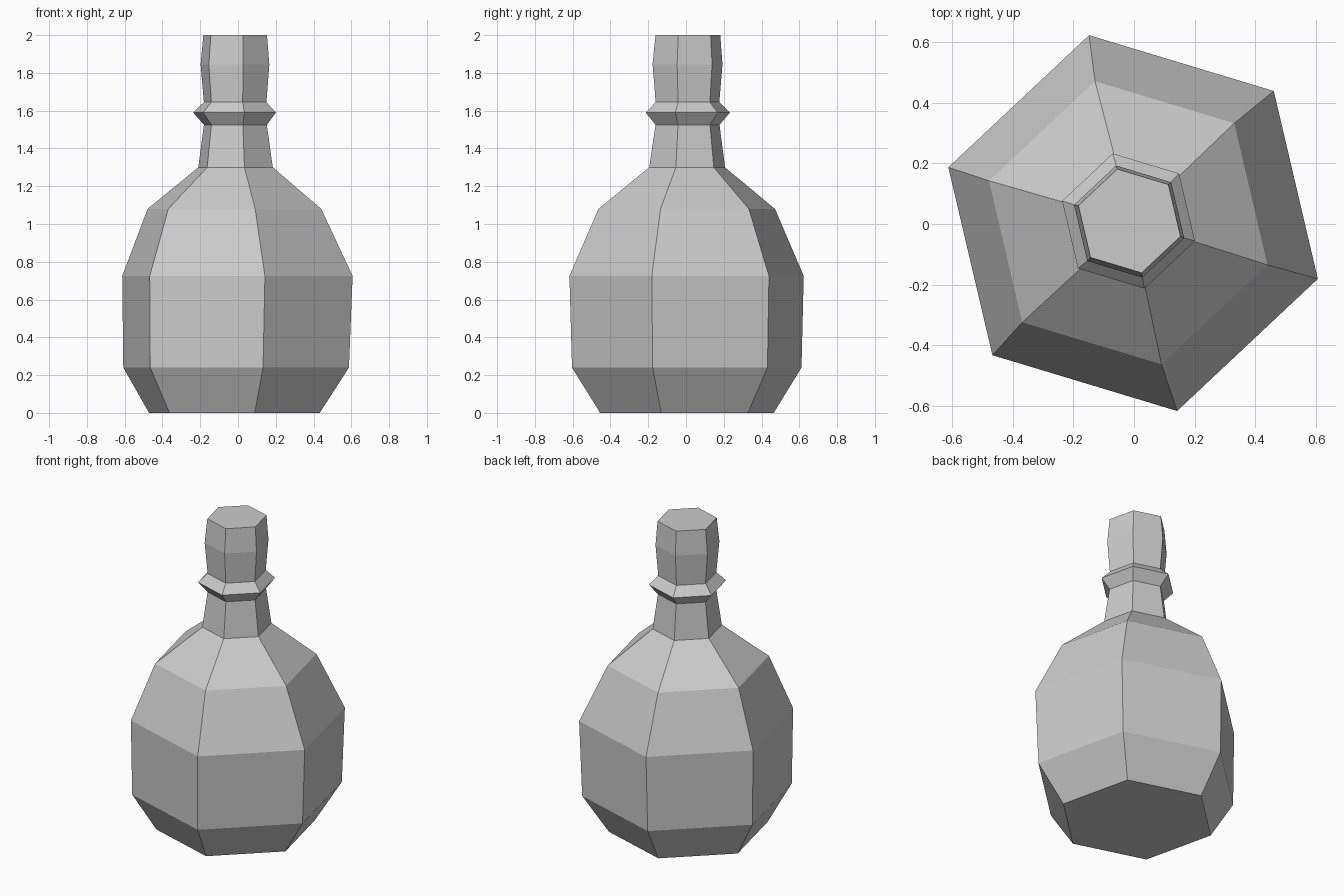
import bpy, bmesh, math

if "Cube" in bpy.data.objects:
    bpy.data.objects.remove(bpy.data.objects["Cube"])

SIDES = 6
TURN = math.radians(43.2)

glass = bpy.data.materials.new("grey")
glass.diffuse_color = (0.6, 0.6, 0.6, 1)
glass.use_nodes = True
glass.node_tree.nodes["Principled BSDF"].inputs["Base Color"].default_value = glass.diffuse_color


def lathe(name, rings):
    """Six-sided closed body from rings of (z, radius, centre x, centre y)."""
    bm = bmesh.new()
    loops = []
    for z, r, cx, cy in rings:
        angles = [TURN + math.tau * i / SIDES for i in range(SIDES)]
        loops.append([bm.verts.new((cx + r * math.cos(a), cy + r * math.sin(a), z))
                      for a in angles])
    for low, high in zip(loops, loops[1:]):
        for i in range(SIDES):
            j = (i + 1) % SIDES
            bm.faces.new((low[i], low[j], high[j], high[i]))
    bm.faces.new(loops[0][::-1])
    bm.faces.new(loops[-1])
    mesh = bpy.data.meshes.new(name)
    bm.to_mesh(mesh)
    bm.free()
    mesh.materials.append(glass)
    obj = bpy.data.objects.new(name, mesh)
    bpy.context.collection.objects.link(obj)
    return obj


# Whole bottle as one continuous shell: belly, shoulder, neck, collar, stopper
lathe("bottle", [
    (0.00, 0.472, -0.019, 0.005),   # base
    (0.24, 0.624, -0.010, 0.004),   # lower belly
    (0.725, 0.637, -0.003, 0.003),  # widest belly
    (1.08, 0.480, -0.019, 0.004),   # shoulder
    (1.30, 0.206, -0.013, 0.006),   # neck foot
    (1.525, 0.174, -0.014, 0.008),  # neck top
    (1.59, 0.229, -0.018, 0.010),   # collar
    (1.645, 0.173, -0.015, 0.008),  # stopper foot
    (1.845, 0.190, -0.016, 0.008),  # stopper bulge
    (2.00, 0.176, -0.015, 0.010),   # stopper top
])
